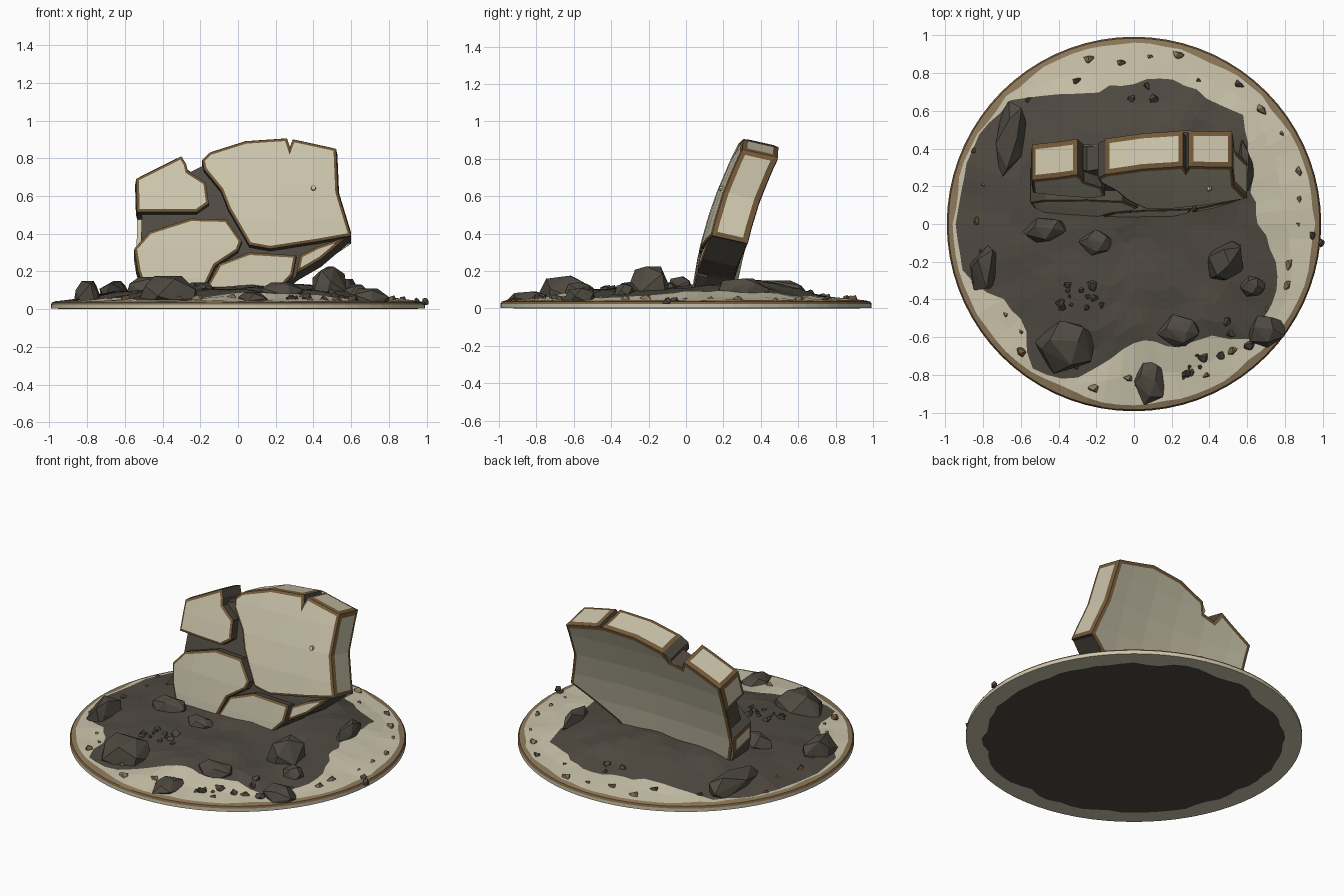
import bpy, bmesh, math, random
from mathutils import Vector, noise

if "Cube" in bpy.data.objects:
    bpy.data.objects.remove(bpy.data.objects["Cube"])

random.seed(7)
MATS = []
for name, col in [("cream_stone", (0.60, 0.555, 0.41)), ("dark_earth", (0.078, 0.068, 0.053)),
                  ("edge_brown", (0.17, 0.10, 0.04)), ("rim_tan", (0.26, 0.185, 0.10))]:
    m = bpy.data.materials.new(name)
    m.diffuse_color = (*col, 1)
    m.use_nodes = True
    m.node_tree.nodes["Principled BSDF"].inputs["Base Color"].default_value = m.diffuse_color
    MATS.append(m)
CREAM, DARK, BROWN, TAN = range(4)


def finish(bm, name):
    bmesh.ops.recalc_face_normals(bm, faces=bm.faces[:])
    me = bpy.data.meshes.new(name)
    bm.to_mesh(me)
    bm.free()
    for m in MATS:
        me.materials.append(m)
    ob = bpy.data.objects.new(name, me)
    bpy.context.collection.objects.link(ob)
    return ob


# ---------- leaning, gently bowed wall ----------
def lean(x, w, z):
    t = z - 0.1
    y = 0.04 + 0.12 * t + 0.25 * t * abs(t) + 0.12 * x * x
    return Vector((x, y + 0.975 * w, z - 0.22 * w))


def slab(name, pts, w0, w1, outer=(), face_mat=CREAM, side_mat=DARK, border="front", inset=0.014):
    """Prism from a front outline; groups of outer sides get a framed stone face."""
    bm = bmesh.new()
    f = [bm.verts.new((x, w0, z)) for x, z in pts]
    b = [bm.verts.new((x, w1, z)) for x, z in pts]
    n = len(pts)
    front, back = bm.faces.new(f), bm.faces.new(b[::-1])
    sides = [bm.faces.new((f[i], b[i], b[(i + 1) % n], f[(i + 1) % n])) for i in range(n)]
    bmesh.ops.recalc_face_normals(bm, faces=bm.faces[:])
    for s in sides:
        s.material_index = side_mat
    front.material_index = back.material_index = face_mat
    groups = [[sides[i] for i in g] for g in outer]
    if border:
        groups.append([front if border == "front" else back])
    for g in groups:
        thick = inset if g[0] in (front, back) else 0.024
        for face in g:
            face.material_index = CREAM
        res = bmesh.ops.inset_region(bm, faces=g, thickness=thick, depth=0.006,
                                     use_boundary=True, use_even_offset=True)
        for face in res["faces"]:
            face.material_index = BROWN
    # cut into facets so the bow follows the curve
    for k in range(-2, 4):
        for co, no in (((k * 0.2, 0, 0), (1, 0, 0)), ((0, 0, 0.47 + k * 0.155), (0, 0, 1))):
            bmesh.ops.bisect_plane(bm, geom=bm.verts[:] + bm.edges[:] + bm.faces[:],
                                   plane_co=co, plane_no=no, dist=1e-5)
    for v in bm.verts:
        v.co = lean(*v.co)
    return finish(bm, name)


slab("wall_block_upper_left",
     [(-.54, .69), (-.30, .81), (-.275, .77), (-.265, .73), (-.17, .67), (-.155, .56),
      (-.22, .515), (-.535, .515)], 0, .188, [[0], [7]])
slab("wall_block_lower_left",
     [(-.55, .32), (-.47, .41), (-.25, .48), (-.06, .475), (.02, .36), (0, .31), (-.12, .23),
      (-.2, .06), (-.48, .06), (-.53, .2)], 0, .188, [[9]])
slab("wall_block_large",
     [(-.19, .79), (-.15, .83), (.04, .89), (.26, .905), (.275, .86), (.29, .90), (.52, .85),
      (.53, .62), (.6, .39), (.43, .36), (.17, .32), (.06, .34), (-.05, .53), (-.09, .63),
      (-.18, .74)], 0, .188, [[1, 2], [5], [6, 7]])
slab("wall_block_bottom",
     [(-.2, .06), (-.1, .24), (.06, .30), (.31, .285), (.29, .18), (.18, .06)], 0, .188)
slab("wall_block_corner", [(.33, .285), (.42, .33), (.58, .385), (.44, .265), (.31, .19)], 0, .188)

# dark fill seen in the cracks
slab("wall_core",
     [(-.52, .66), (-.31, .78), (-.25, .74), (-.19, .77), (-.13, .81), (.26, .86), (.50, .83),
      (.51, .6), (.57, .385), (.30, .18), (.16, .05), (-.46, .05), (-.52, .25), (-.51, .5)],
     .055, .185, face_mat=DARK, border=None)
# unbroken rear face
slab("wall_rear_face",
     [(-.54, .69), (-.30, .81), (-.265, .75), (-.18, .77), (-.15, .83), (.04, .89), (.26, .905),
      (.52, .85), (.53, .62), (.6, .39), (.31, .19), (.18, .06), (-.48, .06), (-.54, .28), (-.535, .5)],
     .184, .194, side_mat=BROWN, border="back", inset=.02)

# small round stud on the wall front
bm = bmesh.new()
bmesh.ops.create_cone(bm, cap_ends=True, segments=8, radius1=.017, radius2=.012, depth=.04)
for v in bm.verts:
    v.co = lean(.4 + v.co.x, -v.co.z, .64 + v.co.y)
finish(bm, "wall_stud")

# ---------- round ground base ----------
SOIL = [(0, .66), (15, .65), (30, .7), (45, .82), (60, .77), (75, .8), (90, .74), (110, .73),
        (125, .84), (135, .92), (150, .945), (195, .94), (204, .88), (210, .79), (224, .79),
        (233, .93), (245, .91), (255, .8), (265, .66), (275, .62), (290, .69), (303, .7),
        (315, .86), (325, .85), (340, .81), (350, .74), (360, .66)]


def soil_radius(deg):
    for (a, r), (b, s) in zip(SOIL, SOIL[1:]):
        if a <= deg <= b:
            return r + (s - r) * (deg - a) / (b - a)


def height(x, y):
    r = math.hypot(x, y)
    e = max(0, min(1, (0.98 - r) / 0.5))
    z = .043 + .06 * e * e * (3 - 2 * e)
    z += .05 * math.exp(-((x / .5) ** 2 + ((y - .3) / .25) ** 2))
    return z + .022 * noise.noise(Vector((x * 5, y * 5, 3))) * min(1, max(0, (1 - r) * 5))


N = 72
bm = bmesh.new()
rings = []          # (vertices, colour of the band reaching this ring)
cols = []
for i in range(N):
    deg = i * 360 / N
    a = math.radians(deg)
    soil = soil_radius(deg) + random.uniform(-.012, .012)
    tan = .962 - .012 * abs(noise.noise(Vector((math.cos(a) * 4, math.sin(a) * 4, 0)))) * 3
    soil = min(soil, tan - .008)
    col = []
    for q in (.12, .25, .4, .55, .7, .85, 1):
        col.append((soil * q, None))
    col += [((soil + tan) / 2, None), (tan, None), (.985, .036), (.993, .024), (.993, .003)]
    col.append((.88 + .05 * noise.noise(Vector((math.cos(a) * 5, math.sin(a) * 5, 9))), 0))
    vs = []
    for r, z in col:
        x, y = r * math.cos(a), r * math.sin(a)
        vs.append(bm.verts.new((x, y, height(x, y) if z is None else z)))
    cols.append(vs)
band = [DARK] * 6 + [CREAM, CREAM, TAN, BROWN, CREAM, CREAM]
for i in range(N):
    p, q = cols[i], cols[(i + 1) % N]
    for k, m in enumerate(band):
        bm.faces.new((p[k], q[k], q[k + 1], p[k + 1])).material_index = m
top = bm.verts.new((0, 0, height(0, 0)))
bot = bm.verts.new((0, 0, 0))
for i in range(N):
    p, q = cols[i], cols[(i + 1) % N]
    bm.faces.new((top, p[0], q[0])).material_index = DARK
    bm.faces.new((bot, q[-1], p[-1])).material_index = DARK
finish(bm, "ground_base")


# ---------- boulders and pebbles ----------
def rock(bm, x, y, sx, sy, top, rot=0, mat=DARK, n=16):
    g = height(x, y) - .01
    vs = []
    for i in range(n):
        t = i * 2.39996 + random.uniform(-.3, .3)
        c = 1 - 2 * (i + .5) / n
        s = math.sqrt(1 - c * c) * random.uniform(.85, 1.1)
        u, v = s * math.cos(t) * sx, s * math.sin(t) * sy
        h = max(-.3, min(c, .8)) / .8 * (top - g)
        vs.append(bm.verts.new((x + u * math.cos(rot) - v * math.sin(rot),
                                y + u * math.sin(rot) + v * math.cos(rot), max(.012, g + h))))
    old = set(bm.faces)
    res = bmesh.ops.convex_hull(bm, input=vs)
    bmesh.ops.delete(bm, geom=[v for v in res["geom_interior"] if isinstance(v, bmesh.types.BMVert)],
                     context='VERTS')
    for f in bm.faces:
        if f not in old:
            f.material_index = mat


bm = bmesh.new()
for r in [(-.36, -.64, .17, .15, .175, .2), (-.65, .45, .09, .22, .15, -.15), (.48, -.2, .1, .13, .225, -.5),
          (-.79, -.24, .08, .14, .15, -.1), (.24, -.57, .12, .09, .14, .1), (.08, -.83, .09, .13, .09, .1),
          (.63, -.33, .07, .06, .13), (.7, -.56, .11, .09, .11, .3), (.59, .3, .05, .14, .16, .1),
          (-.47, -.03, .13, .08, .17, .2), (-.2, -.1, .1, .07, .14)]:
    rock(bm, *r)
finish(bm, "boulders")

bm = bmesh.new()
for i in range(34):          # pebbles round the rim
    a, r = i * 2 * math.pi / 34 + random.uniform(-.08, .08), random.uniform(.8, .94)
    s = random.uniform(.014, .03)
    x, y = r * math.cos(a), r * math.sin(a)
    rock(bm, x, y, s, s * 1.3, height(x, y) + s * .8, a, random.choice((DARK, BROWN, TAN)), 9)
for cx, cy, n in ((-.27, -.38, 12), (.34, -.74, 8), (.5, -.58, 3), (.88, -.06, 2), (.1, .7, 3)):
    for i in range(n):       # loose clusters
        x, y = cx + random.uniform(-.12, .12), cy + random.uniform(-.08, .08)
        s = random.uniform(.015, .04)
        rock(bm, x, y, s, s * .8, height(x, y) + s * .7, random.random() * 3, DARK, 9)
finish(bm, "pebbles")
